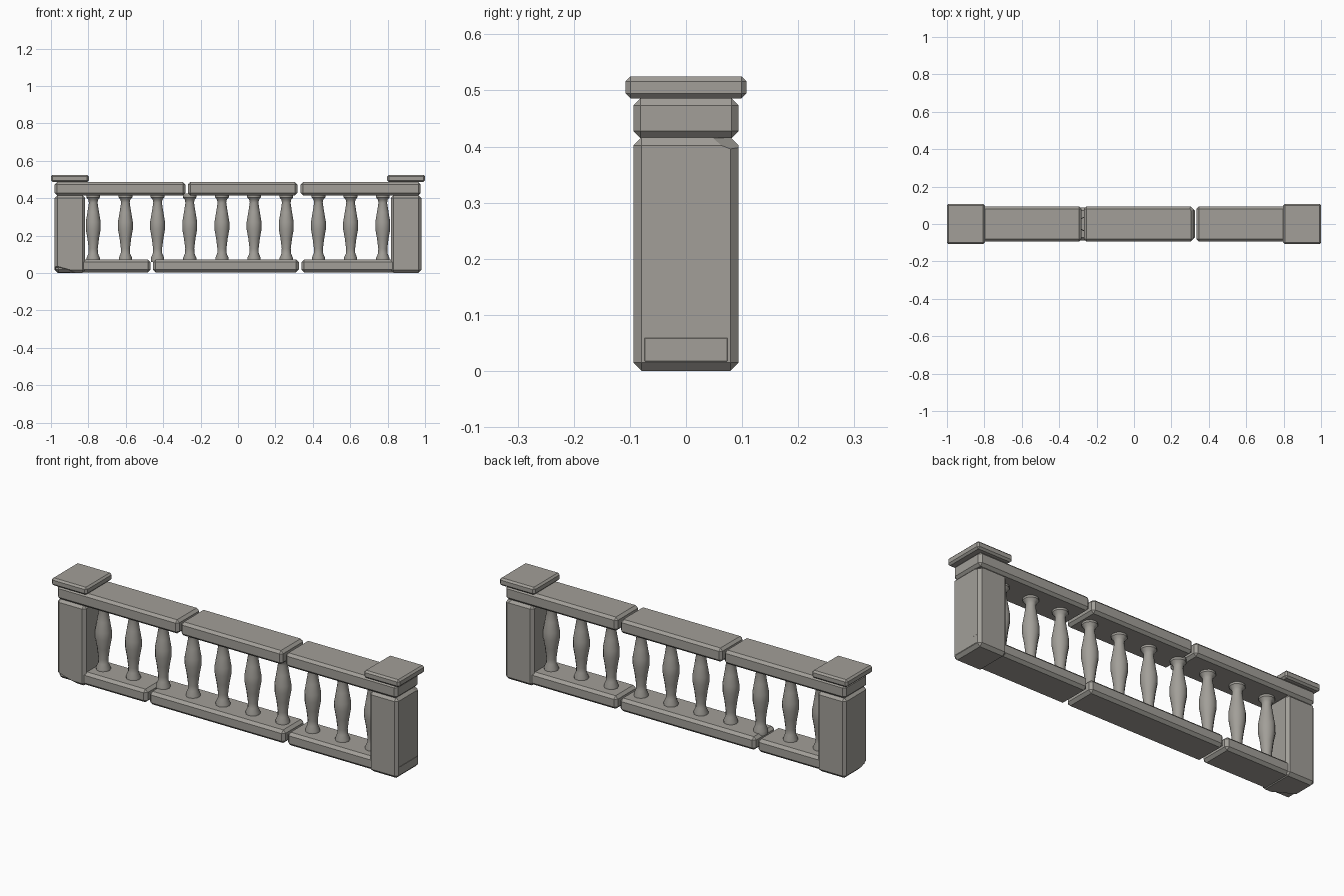
import bpy, bmesh, math
from mathutils import Vector

if "Cube" in bpy.data.objects:
    bpy.data.objects.remove(bpy.data.objects["Cube"])

# Warm dark grey stone
stone = bpy.data.materials.new("stone")
stone.diffuse_color = (0.36, 0.345, 0.315, 1)
stone.use_nodes = True
stone.node_tree.nodes["Principled BSDF"].inputs["Base Color"].default_value = stone.diffuse_color


def finish(bm, name):
    bmesh.ops.recalc_face_normals(bm, faces=bm.faces)
    me = bpy.data.meshes.new(name)
    bm.to_mesh(me)
    bm.free()
    me.materials.append(stone)
    ob = bpy.data.objects.new(name, me)
    bpy.context.collection.objects.link(ob)
    return ob


def block(name, x, y, z, bevel=0.015, chips=()):
    """Chamfered stone block from (min, max) ranges; chips are (point, normal) cuts."""
    bm = bmesh.new()
    bmesh.ops.create_cube(bm, size=1)
    for v in bm.verts:
        v.co = Vector([r[0] if c < 0 else r[1] for c, r in zip(v.co, (x, y, z))])
    bmesh.ops.bevel(bm, geom=bm.edges[:], offset=bevel, segments=1,
                    profile=0.5, affect='EDGES')
    for co, no in chips:
        cut = bmesh.ops.bisect_plane(bm, geom=bm.verts[:] + bm.edges[:] + bm.faces[:],
                                     plane_co=co, plane_no=no, clear_outer=True)
        edges = [e for e in cut['geom_cut'] if isinstance(e, bmesh.types.BMEdge)]
        if edges:
            bmesh.ops.contextual_create(bm, geom=edges)
    return finish(bm, name)


# End posts, each with one chipped corner
block("post_left", (-0.98, -0.817), (-0.094, 0.094), (0, 0.417),
      chips=[((-0.98, -0.094, 0.04), (-0.25, -0.45, -0.9))])
block("post_right", (0.817, 0.98), (-0.094, 0.094), (0, 0.417),
      chips=[((0.98, 0.094, 0.39), (0.5, 0.35, 0.9))])

# Post caps
for side, x in (("left", (-1.0, -0.797)), ("right", (0.797, 1.0))):
    block("post_cap_" + side, x, (-0.108, 0.108), (0.486, 0.525), 0.009)

# Handrail stones, split by narrow gaps
for i, x in enumerate([(-0.98, -0.281), (-0.268, 0.317), (0.334, 0.977)]):
    chips = [((x[1], 0.094, 0.462), (0.6, 0.4, 0.7))] if i == 1 else []
    block(f"handrail_{i + 1}", x, (-0.094, 0.094), (0.415, 0.486), 0.013, chips)

# Base rail stones
for i, x in enumerate([(-0.975, -0.468), (-0.455, 0.325), (0.34, 0.981)]):
    block(f"base_rail_{i + 1}", x, (-0.087, 0.087), (0.004, 0.072), 0.014)

# Turned balusters
profile = [(0.035, 0.06), (0.035, 0.082), (0.025, 0.105), (0.024, 0.13), (0.031, 0.185),
           (0.040, 0.235), (0.040, 0.272), (0.031, 0.325), (0.023, 0.375),
           (0.026, 0.392), (0.037, 0.405), (0.037, 0.425)]
SIDES = 12
for i in range(10):
    bm = bmesh.new()
    rings = [[bm.verts.new((r * math.cos(2 * math.pi * k / SIDES),
                            r * math.sin(2 * math.pi * k / SIDES), z))
              for k in range(SIDES)] for r, z in profile]
    for a, b in zip(rings, rings[1:]):
        for k in range(SIDES):
            n = (k + 1) % SIDES
            bm.faces.new((a[k], a[n], b[n], b[k]))
    bm.faces.new(rings[0])
    bm.faces.new(rings[-1])
    ob = finish(bm, f"baluster_{i + 1}")
    ob.location.x = -0.774 + 0.172 * i
    bpy.ops.object.select_all(action='DESELECT')
    ob.select_set(True)
    bpy.context.view_layer.objects.active = ob
    bpy.ops.object.shade_smooth_by_angle(angle=math.radians(35))
